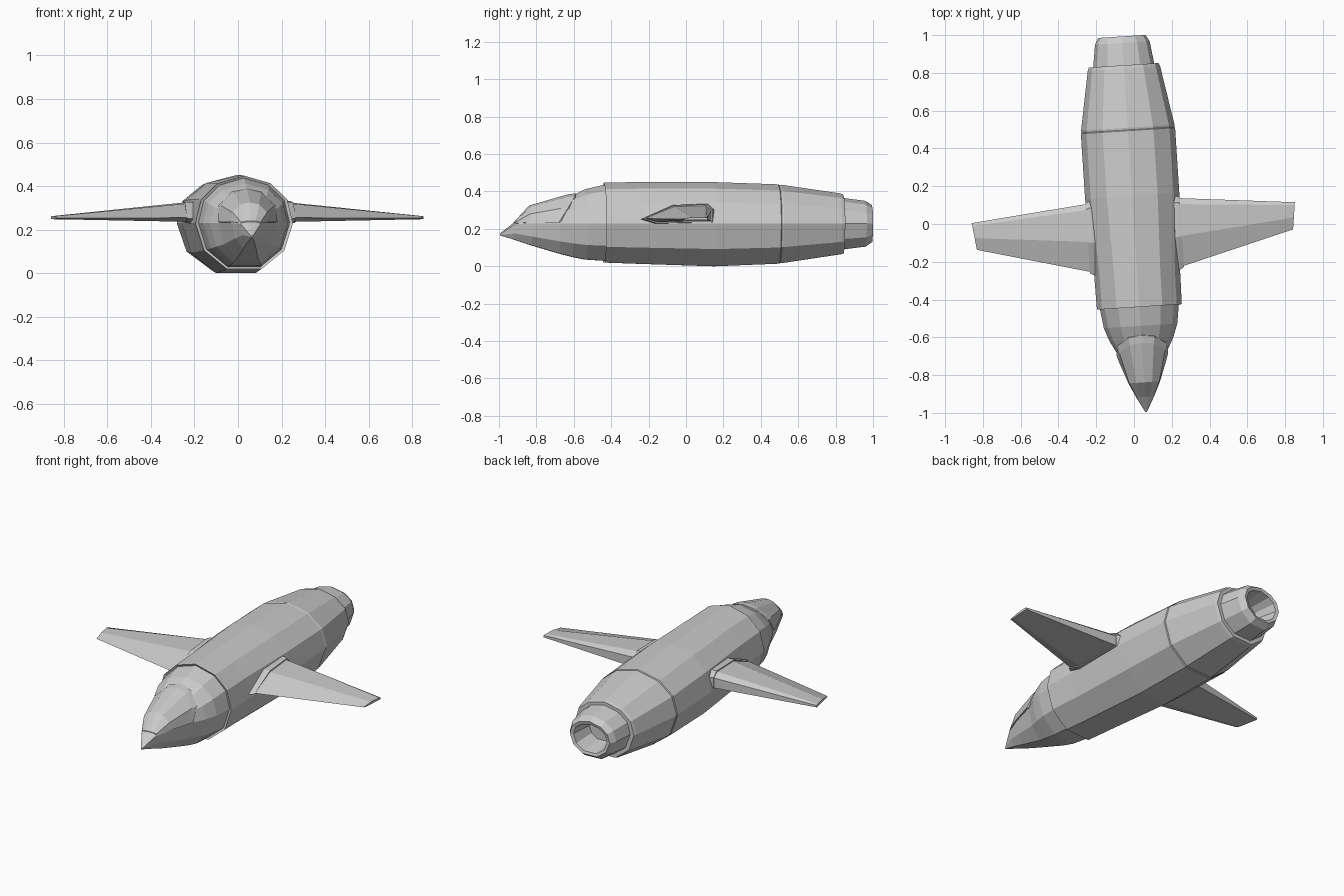
import bpy, bmesh, math
from mathutils import Matrix

if "Cube" in bpy.data.objects:
    bpy.data.objects.remove(bpy.data.objects["Cube"])

YAW = Matrix.Rotation(math.radians(3.7), 4, 'Z')  # whole craft is slightly turned

# Right half of the faceted cross-section, from belly to spine (x, height from waist)
HALF = [(.36, -1), (.82, -.6), (1, 0), (.88, .5), (.54, .84), (0, 1)]
# Right half of the canopy cross-section, base to top
CANOPY = [(.8, -.15), (1, 0), (.95, .5), (.5, .9), (0, 1)]


def ring(y, w, bottom, waist, top, half=HALF, slant=0):
    """Closed cross-section; slant pushes the top backwards."""
    pts = []
    for x, h in half:
        z = waist + h * ((top - waist) if h > 0 else (waist - bottom))
        pts.append((x * w, y + slant * max(h, 0), z))
    return pts + [(-x, yy, z) for x, yy, z in reversed(pts) if x > 0]


def loft(name, rings, caps=True):
    """Skin a list of equal-length rings into one flat-shaded object."""
    bm = bmesh.new()
    rows = [[bm.verts.new(p) for p in r] for r in rings]
    n = len(rows[0])
    for a, b in zip(rows, rows[1:]):
        for i in range(n):
            j = (i + 1) % n
            bm.faces.new((a[i], a[j], b[j], b[i]))
    if caps:
        bm.faces.new(rows[0])
        bm.faces.new(rows[-1])
    bmesh.ops.recalc_face_normals(bm, faces=bm.faces)
    bm.transform(YAW)
    me = bpy.data.meshes.new(name)
    bm.to_mesh(me)
    bm.free()
    ob = bpy.data.objects.new(name, me)
    bpy.context.collection.objects.link(ob)
    return ob


# Middle fuselage with small lips at both ends
loft("fuselage_middle", [
    ring(-.43, .205, .04, .23, .43), ring(-.44, .225, .02, .23, .448),
    ring(-.25, .228, .013, .23, .45), ring(.15, .25, 0, .23, .45),
    ring(.495, .25, .014, .23, .438), ring(.505, .24, .025, .23, .428)])

# Tapering rear fuselage
loft("fuselage_rear", [
    ring(.49, .244, .02, .23, .432), ring(.51, .248, .017, .23, .436),
    ring(.825, .192, .064, .23, .39), ring(.842, .185, .07, .23, .384)])

# Hollow exhaust nozzle
loft("exhaust_nozzle", [
    ring(.82, .165, .088, .23, .368), ring(.96, .145, .105, .23, .35),
    ring(.995, .125, .13, .23, .328), ring(.99, .105, .145, .23, .31),
    ring(.86, .085, .165, .23, .295)])

# Nose cone, waist dropping to a beak tip
loft("nose", [
    ring(-.42, .212, .028, .23, .44), ring(-.54, .195, .036, .23, .412),
    ring(-.61, .17, .05, .23, .378), ring(-.68, .133, .068, .23, .345),
    ring(-.83, .082, .112, .23, .30), ring(-.92, .046, .142, .225, .235),
    ring(-.997, .004, .165, .17, .175)])

# Cockpit canopy with a raised rim along its slanted back edge
loft("canopy", [
    ring(-.67, .13, .21, .24, .36, CANOPY, .09),
    ring(-.69, .137, .21, .235, .39, CANOPY, .10),
    ring(-.72, .128, .21, .235, .385, CANOPY, .09),
    ring(-.84, .084, .22, .235, .325, CANOPY),
    ring(-.918, .047, .215, .23, .24, CANOPY)])

# Wing root outline as (y, z)
ROOT = [(-.24, .255), (-.08, .32), (.09, .325), (.122, .30), (.122, .24), (-.17, .236)]
TIP = [(-.083, .253), (-.02, .262), (.045, .262), (.06, .259), (.06, .248), (-.06, .248)]


def grow(outline, s):
    return [(-.04 + (y + .04) * s, .278 + (z - .278) * (s + .1)) for y, z in outline]


# Wings and their root collars on both sides
for side, label in ((1, "right"), (-1, "left")):
    def at(x, outline):
        return [(side * x, y, z) for y, z in outline]
    # tip is swept: its front corner is further inboard than its rear corner
    tip = [(side * (.852 + .13 * (y - .02)), y, z) for y, z in TIP]
    loft(label + "_wing", [at(.15, ROOT), at(.24, ROOT), tip])
    loft(label + "_wing_collar", [at(.15, grow(ROOT, 1.08)), at(.232, grow(ROOT, 1.08)),
                                  at(.25, grow(ROOT, 1.02))])
